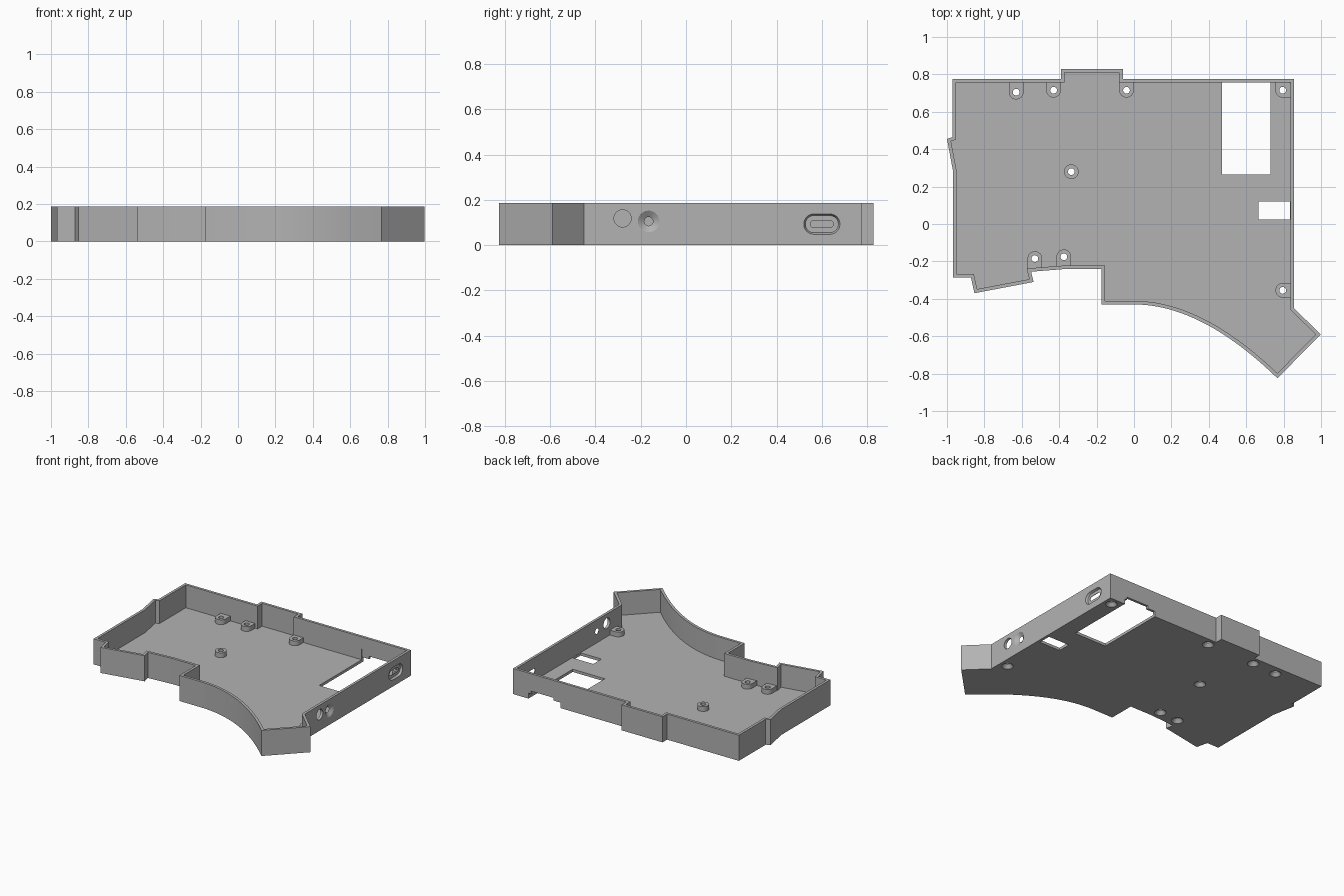
import bpy, bmesh, math
from mathutils import Vector, Matrix

cube = bpy.data.objects.get("Cube")
if cube:
    bpy.data.objects.remove(cube, do_unlink=True)

HEIGHT, FLOOR, WALL, BOSS_TOP = 0.187, 0.02, 0.019, 0.055

grey = bpy.data.materials.new("plain grey")
grey.use_nodes = True
grey.diffuse_color = (0.45, 0.45, 0.45, 1)
grey.node_tree.nodes["Principled BSDF"].inputs["Base Color"].default_value = (0.45, 0.45, 0.45, 1)


def make_object(name, bm):
    bmesh.ops.recalc_face_normals(bm, faces=bm.faces)
    mesh = bpy.data.meshes.new(name)
    bm.to_mesh(mesh)
    bm.free()
    mesh.materials.append(grey)
    obj = bpy.data.objects.new(name, mesh)
    bpy.context.collection.objects.link(obj)
    return obj


def prism(name, points, z0, z1):
    bm = bmesh.new()
    face = bm.faces.new([bm.verts.new((x, y, z0)) for x, y in points])
    top = bmesh.ops.extrude_face_region(bm, geom=[face])
    verts = [g for g in top["geom"] if isinstance(g, bmesh.types.BMVert)]
    bmesh.ops.translate(bm, vec=(0, 0, z1 - z0), verts=verts)
    return make_object(name, bm)


def box(name, x0, x1, y0, y1, z0, z1):
    return prism(name, [(x0, y0), (x1, y0), (x1, y1), (x0, y1)], z0, z1)


def cone(name, start, end, r0, r1, segments=32):
    start, end = Vector(start), Vector(end)
    axis = end - start
    bm = bmesh.new()
    turn = axis.to_track_quat('Z', 'Y').to_matrix().to_4x4()
    bmesh.ops.create_cone(bm, cap_ends=True, segments=segments, radius1=r0, radius2=r1,
                          depth=axis.length,
                          matrix=Matrix.Translation((start + end) / 2) @ turn)
    return make_object(name, bm)


def combine(target, other, operation='DIFFERENCE'):
    other.hide_render = True
    mod = target.modifiers.new("combine", 'BOOLEAN')
    mod.operation, mod.solver, mod.object = operation, 'EXACT', other
    bpy.context.view_layer.objects.active = target
    bpy.ops.object.modifier_apply(modifier=mod.name)
    bpy.data.objects.remove(other, do_unlink=True)


def inset(points, d):
    # Move every corner of a counterclockwise outline inwards
    result = []
    for i, p in enumerate(points):
        a = (p - points[i - 1]).normalized()
        b = (points[(i + 1) % len(points)] - p).normalized()
        na, nb = Vector((-a.y, a.x)), Vector((-b.y, b.x))
        result.append(p + (na + nb) * d / (1 + na.dot(nb)))
    return result


def slot(name, x0, x1, y, z, half_length, r0, r1):
    # Rounded slot through the side wall, widening from r0 to r1
    bm = bmesh.new()
    rings = []
    for x, r in ((x0, r0), (x1, r1)):
        ring = []
        for i in range(32):
            a = 2 * math.pi * (i + 0.5) / 32
            shift = half_length if math.cos(a) > 0 else -half_length
            ring.append(bm.verts.new((x, y + shift + r * math.cos(a), z + r * math.sin(a))))
        bm.faces.new(ring)
        rings.append(ring)
    for i in range(32):
        j = (i + 1) % 32
        bm.faces.new((rings[0][i], rings[0][j], rings[1][j], rings[1][i]))
    return make_object(name, bm)


# Outline, counterclockwise, with the curved front edge
p0, p1, p2 = Vector((0, -0.43)), Vector((0.36, -0.43)), Vector((0.767, -0.825))
curve = [p0 * (1 - t) ** 2 + p1 * 2 * t * (1 - t) + p2 * t * t
         for t in (i / 24 for i in range(25))]
left_front = [(-0.97, 0.775), (-0.97, 0.465), (-1.0, 0.455), (-0.967, 0.28), (-0.967, -0.285),
              (-0.872, -0.285), (-0.853, -0.37), (-0.537, -0.31), (-0.55, -0.255),
              (-0.36, -0.24), (-0.173, -0.24), (-0.173, -0.43)]
right_back = [(0.998, -0.59), (0.855, -0.45), (0.855, 0.775), (-0.06, 0.775),
              (-0.06, 0.828), (-0.39, 0.828), (-0.39, 0.775)]
outline = [Vector(p) for p in left_front] + curve + [Vector(p) for p in right_back]

# Tray with floor and wall
tray = prism("tray", outline, 0, HEIGHT)
combine(tray, prism("cavity", inset(outline, WALL), FLOOR, 0.4))

# Screw bosses: position and direction of the foot that joins the wall
bosses = [(-0.63, 0.705, 0, 0.06), (-0.43, 0.715, 0, 0.05), (-0.04, 0.715, 0, 0.05),
          (0.795, 0.715, 0.05, 0.05), (0.795, -0.355, 0.05, 0), (-0.335, 0.28, 0, 0),
          (-0.53, -0.185, 0, -0.06), (-0.375, -0.175, 0, -0.06)]
R = 0.039
for x, y, dx, dy in bosses:
    combine(tray, cone("boss", (x, y, 0.01), (x, y, BOSS_TOP), R, R), 'UNION')
    if dy:
        lo, hi = sorted((y, y + dy))
        combine(tray, box("foot", x - R, x + R, lo, hi, 0.011, BOSS_TOP), 'UNION')
    if dx:
        combine(tray, box("foot", x, x + dx, y - R, y + R, 0.011, BOSS_TOP), 'UNION')
for x, y, dx, dy in bosses:
    combine(tray, cone("screw_hole", (x, y, -0.1), (x, y, 0.1), 0.018, 0.018))
    combine(tray, cone("countersink", (x, y, -0.005), (x, y, 0.025), 0.043, 0.018))

# Floor windows and the stepped notch under the back wall
combine(tray, box("large_window", 0.47, 0.73, 0.265, 0.757, -0.1, 0.1))
combine(tray, box("small_window", 0.665, 0.835, 0.025, 0.12, -0.1, 0.1))
combine(tray, box("notch", 0.47, 0.73, 0.74, 0.9, -0.1, 0.04))
combine(tray, box("deep_notch", 0.53, 0.71, 0.74, 0.9, -0.1, 0.06))

# Openings in the side wall: round hole, countersunk hole and slot
combine(tray, cone("round_hole", (0.7, -0.28, 0.118), (1, -0.28, 0.118), 0.038, 0.038))
combine(tray, cone("small_hole", (0.7, -0.165, 0.105), (1, -0.165, 0.105), 0.018, 0.018))
combine(tray, cone("hole_flare", (0.835, -0.165, 0.105), (0.86, -0.165, 0.105), 0.018, 0.055))
combine(tray, slot("slot_inner", 0.8, 0.9, 0.6, 0.093, 0.035, 0.016, 0.016))
combine(tray, slot("slot_flare", 0.84, 0.857, 0.6, 0.093, 0.035, 0.038, 0.046))

bpy.ops.object.select_all(action='DESELECT')
tray.select_set(True)
bpy.context.view_layer.objects.active = tray
bpy.ops.object.shade_smooth_by_angle(angle=math.radians(30))
